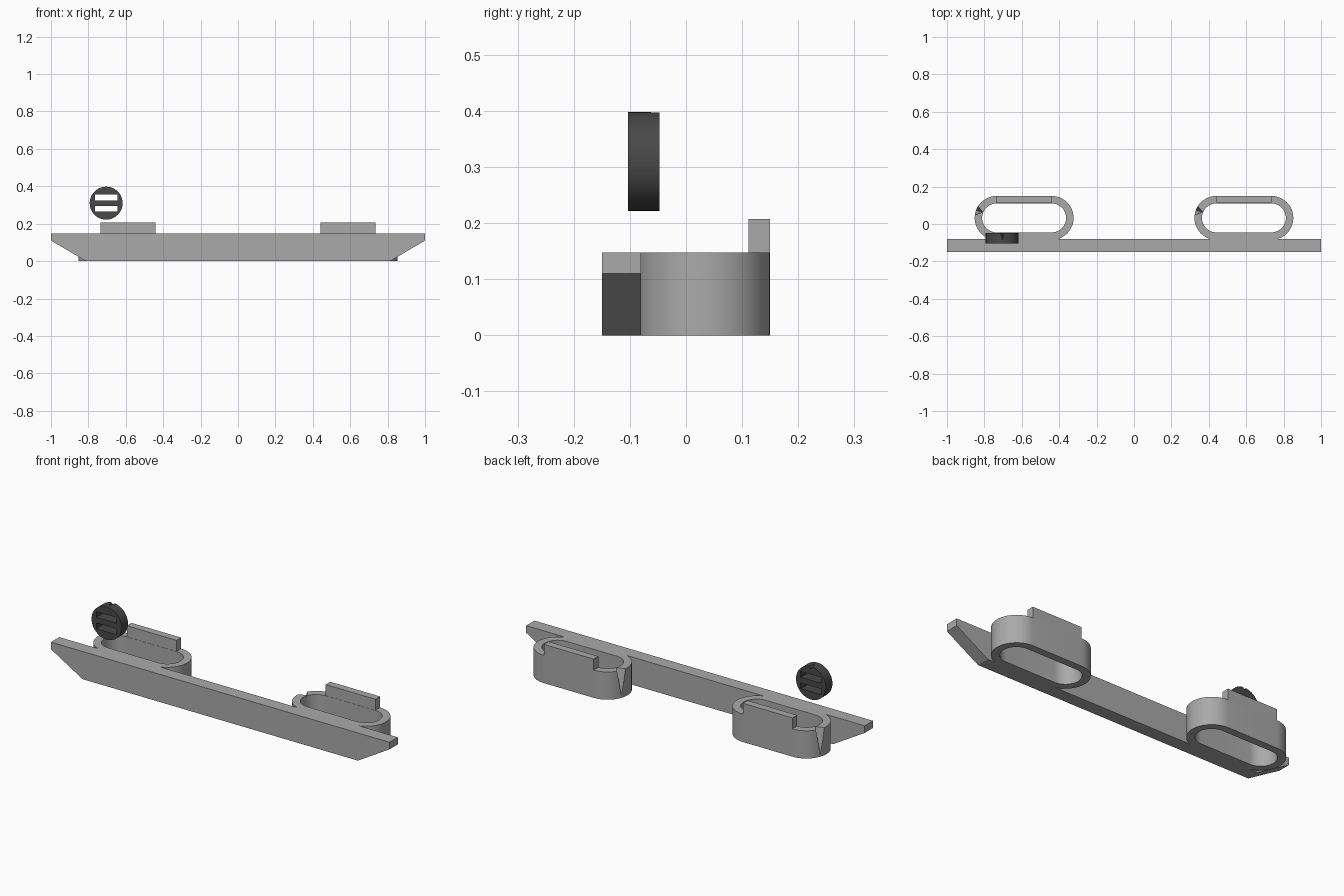
import bpy, bmesh, math
from mathutils import Vector

if "Cube" in bpy.data.objects:
    bpy.data.objects.remove(bpy.data.objects["Cube"], do_unlink=True)


def material(name, value):
    mat = bpy.data.materials.new(name)
    mat.use_nodes = True
    colour = (value, value, value, 1)
    mat.diffuse_color = colour
    mat.node_tree.nodes["Principled BSDF"].inputs["Base Color"].default_value = colour
    return mat


GREY = material("mid grey", 0.4)
DARK = material("dark grey", 0.065)


def make(name, bm, mat):
    bmesh.ops.recalc_face_normals(bm, faces=bm.faces)
    mesh = bpy.data.meshes.new(name)
    bm.to_mesh(mesh)
    bm.free()
    mesh.materials.append(mat)
    obj = bpy.data.objects.new(name, mesh)
    bpy.context.collection.objects.link(obj)
    return obj


def box(name, x0, x1, y0, y1, z0, z1, mat):
    bm = bmesh.new()
    bmesh.ops.create_cube(bm, size=1)
    for v in bm.verts:
        v.co = ((x0 + x1) / 2 + v.co.x * (x1 - x0),
                (y0 + y1) / 2 + v.co.y * (y1 - y0),
                (z0 + z1) / 2 + v.co.z * (z1 - z0))
    return make(name, bm, mat)


def hull(name, points, mat):
    bm = bmesh.new()
    for p in points:
        bm.verts.new(p)
    bmesh.ops.convex_hull(bm, input=bm.verts[:])
    return make(name, bm, mat)


def cut(obj, cutter):
    mod = obj.modifiers.new("cut", "BOOLEAN")
    mod.operation = "DIFFERENCE"
    mod.solver = "EXACT"
    mod.object = cutter
    select(obj)
    bpy.ops.object.modifier_apply(modifier=mod.name)
    bpy.data.objects.remove(cutter, do_unlink=True)


def select(obj):
    bpy.ops.object.select_all(action="DESELECT")
    obj.select_set(True)
    bpy.context.view_layer.objects.active = obj


def smooth(obj):
    select(obj)
    bpy.ops.object.shade_smooth_by_angle(angle=math.radians(30))


def extrude(name, outline, height, mat):
    # Raise a closed ring of bottom points into a solid
    bm = bmesh.new()
    face = bm.faces.new([bm.verts.new(p) for p in outline])
    top = bmesh.ops.extrude_face_region(bm, geom=[face])["geom"]
    bmesh.ops.translate(bm, vec=height, verts=[v for v in top if isinstance(v, bmesh.types.BMVert)])
    return make(name, bm, mat)


def stadium(cx, cy, half, radius, z, steps=24):
    points = []
    for side, start in ((1, -math.pi / 2), (-1, math.pi / 2)):
        for i in range(steps + 1):
            a = start + math.pi * i / steps
            points.append((cx + side * half + radius * math.cos(a), cy + radius * math.sin(a), z))
    return points


# Long front board with undercut ends
TOP = 0.148
FRONT, BACK = -0.15, -0.08
profile = [(-1, TOP), (-1, 0.11), (-0.813, 0), (0.813, 0), (1, 0.11), (1, TOP)]
extrude("front_board", [(x, FRONT, z) for x, z in profile], (0, BACK - FRONT, 0), GREY)

# Oblong loops with a notch in the end and a raised tab at the back
CY, HALF, OUTER, INNER = 0.0325, 0.147, 0.1175, 0.0775
for side, cx in (("right", -0.5875), ("left", 0.5875)):
    loop = extrude(side + "_loop", stadium(cx, CY, HALF, OUTER, 0), (0, 0, TOP), GREY)
    cut(loop, extrude("loop_cutter", stadium(cx, CY, HALF, INNER, -0.1), (0, 0, 0.4), GREY))

    def rim(angle, radius, z):
        a = math.radians(angle)
        return Vector((cx - HALF + radius * math.cos(a), CY + radius * math.sin(a), z))

    cut(loop, hull("notch_cutter", [rim(147, OUTER + 0.005, TOP + 0.002),
                                    rim(174, OUTER + 0.005, TOP + 0.002),
                                    rim(157, INNER + 0.002, TOP + 0.002),
                                    rim(160, OUTER + 0.002, 0.005)], GREY))
    smooth(loop)
    box(side + "_tab", cx - HALF, cx + HALF, 0.111, 0.15, TOP - 0.002, 0.207, GREY)

# Floating round slider with two slots
DX, DZ, DR = -0.705, 0.31, 0.088
Y0, Y1 = -0.103, -0.047
circle = [(DX + DR * math.cos(i * math.tau / 48), Y0, DZ + DR * math.sin(i * math.tau / 48))
          for i in range(48)]
disc = extrude("round_slider", circle, (0, Y1 - Y0, 0), DARK)
for s in (-1, 1):
    low, high = sorted((DZ + s * 0.015, DZ + s * 0.046))
    cut(disc, box("slot_cutter", DX - 0.06, DX + 0.06, -0.3, 0.2, low, high, DARK))

# Small wedge notch on the slider rim
rim_top = DZ + DR + 0.002
cut(disc, hull("rim_cutter", [(DX - 0.014, Y1 + 0.002, rim_top), (DX + 0.014, Y1 + 0.002, rim_top),
                              (DX, Y1 + 0.002, rim_top - 0.014), (DX + 0.004, Y0 + 0.01, rim_top)], DARK))
smooth(disc)
